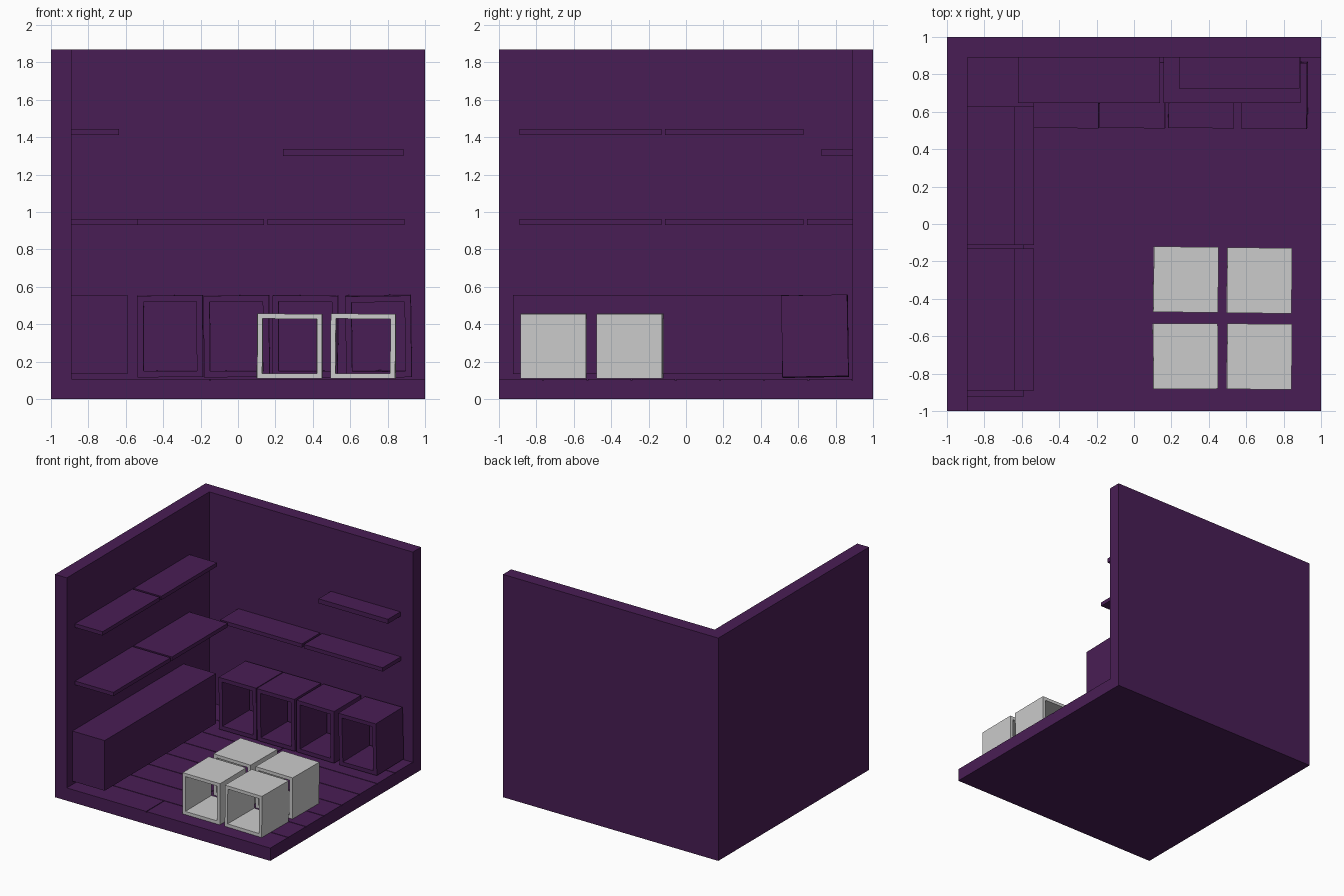
import bpy, bmesh
from math import radians
from mathutils import Matrix, Vector

if "Cube" in bpy.data.objects:
    bpy.data.objects.remove(bpy.data.objects["Cube"])

purple = bpy.data.materials.new("dark_purple")
purple.diffuse_color = (0.066, 0.0125, 0.09, 1)
purple.use_nodes = True
purple.node_tree.nodes["Principled BSDF"].inputs["Base Color"].default_value = purple.diffuse_color


def finish(name, bm, mat=None):
    bmesh.ops.recalc_face_normals(bm, faces=bm.faces)
    me = bpy.data.meshes.new(name)
    bm.to_mesh(me)
    bm.free()
    ob = bpy.data.objects.new(name, me)
    bpy.context.collection.objects.link(ob)
    if mat:
        me.materials.append(mat)
    return ob


def box(name, lo, hi, mat=purple):
    lo, hi = Vector(lo), Vector(hi)
    bm = bmesh.new()
    bmesh.ops.create_cube(bm, size=1, matrix=Matrix.Translation((lo + hi) / 2)
                          @ Matrix.Diagonal((*(hi - lo), 1)))
    return finish(name, bm, mat)


def extruded(name, profile, axis_vec, place, mat=purple):
    """Extrude a closed profile along a vector; place maps 2D to 3D."""
    bm = bmesh.new()
    face = bm.faces.new([bm.verts.new(place(a, b)) for a, b in profile])
    new = bmesh.ops.extrude_face_region(bm, geom=[face])["geom"]
    bmesh.ops.translate(bm, vec=axis_vec,
                        verts=[g for g in new if isinstance(g, bmesh.types.BMVert)])
    return finish(name, bm, mat)


def crate(name, centre, size, wall, turn=(0, 0, 0), mat=None):
    """Square tube open at front and back, slightly turned."""
    w, d, h = (s / 2 for s in size)
    bm = bmesh.new()
    rings = []
    for y in (-d, d):
        for t in (0, wall):
            rings.append([bm.verts.new((sx * (w - t), y, sz * (h - t)))
                          for sx, sz in ((-1, -1), (1, -1), (1, 1), (-1, 1))])
    for a, b in ((0, 1), (1, 3), (3, 2), (2, 0)):
        for i in range(4):
            j = (i + 1) % 4
            bm.faces.new((rings[a][i], rings[a][j], rings[b][j], rings[b][i]))
    ob = finish(name, bm, mat)
    ob.location = centre
    ob.rotation_euler = [radians(t) for t in turn]


# Room shell: floor slab and one L-shaped wall piece
box("floor_base", (-1, -1, 0), (1, 1, 0.10))
walls = [(-1, -1), (-0.89, -1), (-0.89, 0.89), (1, 0.89), (1, 1), (-1, 1)]
extruded("walls", walls, (0, 0, 1.77), lambda a, b: (a, b, 0.10))

# Floorboards running left to right with staggered joints
rows, gap = 8, 0.006
depth = 1.89 / rows
for r in range(rows):
    y0 = -1 + r * depth
    joint = (-0.15, 0.35, 0.05, 0.55)[r % 4]
    for k, (x0, x1) in enumerate(((-0.89, joint), (joint, 1))):
        box(f"floorboard_{r}_{k}",
            (x0 + (gap / 2 if k else 0), y0 + (gap / 2 if r else 0), 0.098),
            (x1 - (0 if k else gap / 2), y0 + depth - gap / 2, 0.107))

# Left wall shelves, two levels of two boards
for level, (x1, z) in enumerate(((-0.535, 0.93), (-0.635, 1.412))):
    for k, (y0, y1) in enumerate(((-0.89, -0.13), (-0.112, 0.628))):
        box(f"left_shelf_{level}_{k}", (-0.9, y0, z), (x1, y1, z + 0.032))

# Back wall shelves
for k, (x0, x1) in enumerate(((-0.62, 0.14), (0.158, 0.89))):
    box(f"back_shelf_{k}", (x0, 0.648, 0.93), (x1, 0.9, 0.962))
box("small_upper_shelf", (0.24, 0.725, 1.30), (0.885, 0.9, 1.338))

# Long counter along the left wall
box("counter", (-0.9, -0.925, 0.135), (-0.59, 0.55, 0.556))

# Tall dark crates along the back wall
for k, (x, tilt) in enumerate(((-0.362, 0.4), (-0.007, 0.5), (0.36, -0.3), (0.752, 0.7))):
    crate(f"back_crate_{k}", (x, 0.69, 0.336), (0.35, 0.353, 0.436), 0.033,
          (1.0 if k == 3 else 0.3, -tilt, -0.4), purple)

# Four pale crates in the middle of the floor
for k, (x, y, turn) in enumerate(((0.275, -0.707, 0.4), (0.67, -0.709, -0.6),
                                  (0.277, -0.297, -0.7), (0.67, -0.302, -0.6))):
    crate(f"pale_crate_{k}", (x, y, 0.283), (0.346, 0.35, 0.346), 0.027, (0, 0.3, turn))
